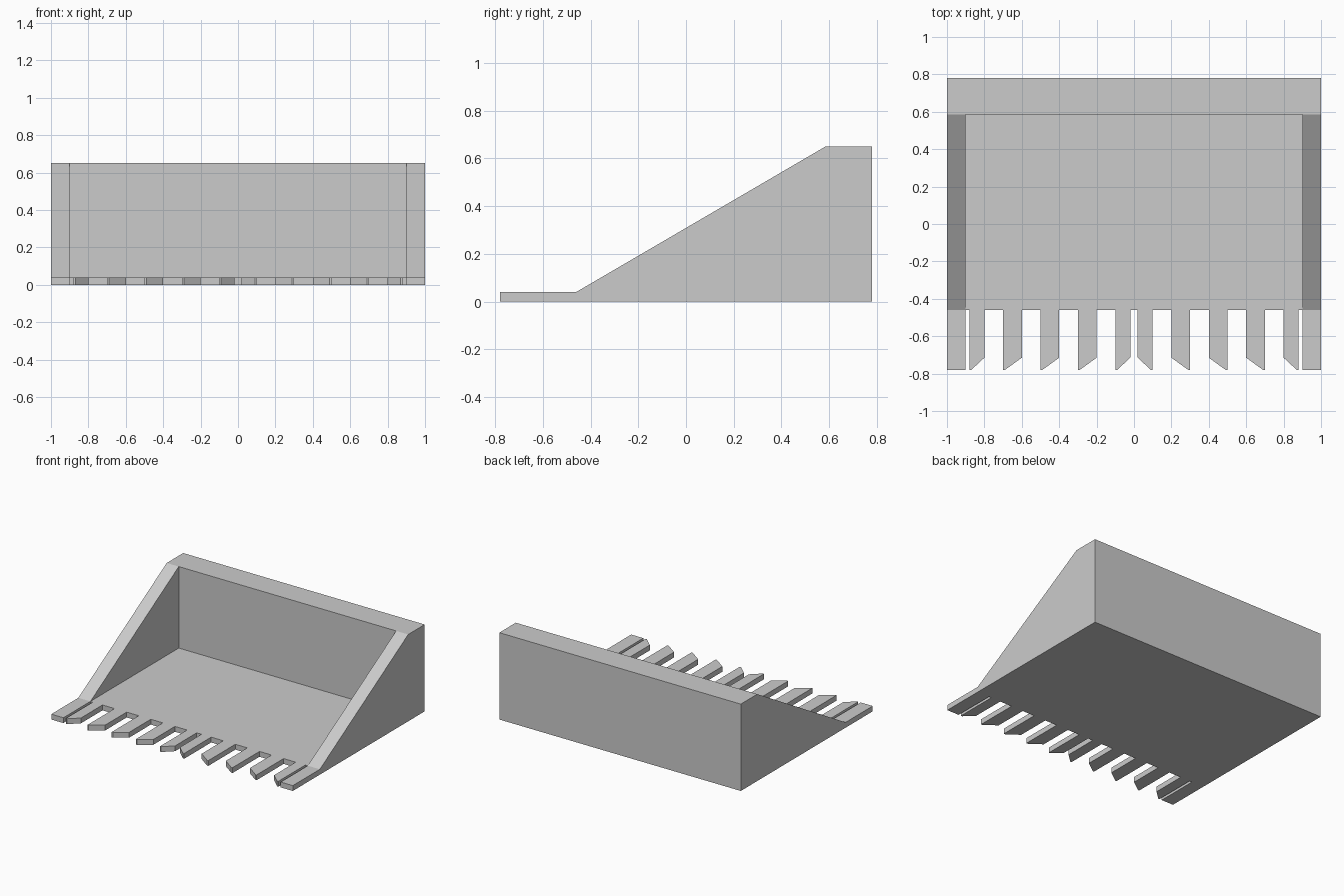
import bpy, bmesh

if "Cube" in bpy.data.objects:
    bpy.data.objects.remove(bpy.data.objects["Cube"])

FRONT, BACK, LIP = -0.78, 0.78, -0.46   # tooth tips, rear face, tooth roots
WALL_Y, FLOOR_Z, TOP_Z = 0.585, 0.04, 0.65


def add_prism(bm, points, offset):
    """Extrude a planar polygon along an offset vector."""
    face = bm.faces.new([bm.verts.new(p) for p in points])
    geom = bmesh.ops.extrude_face_region(bm, geom=[face])["geom"]
    verts = [g for g in geom if isinstance(g, bmesh.types.BMVert)]
    bmesh.ops.translate(bm, verts=verts, vec=offset)


def finish(name, bm):
    bmesh.ops.recalc_face_normals(bm, faces=bm.faces)
    mesh = bpy.data.meshes.new(name)
    bm.to_mesh(mesh)
    bm.free()
    obj = bpy.data.objects.new(name, mesh)
    bpy.context.collection.objects.link(obj)
    return obj


# Bucket body: side profile extruded across the full width
bm = bmesh.new()
profile = [(FRONT, 0), (BACK, 0), (BACK, TOP_Z), (WALL_Y, TOP_Z),
           (LIP, FLOOR_Z), (FRONT, FLOOR_Z)]
add_prism(bm, [(-1, y, z) for y, z in profile], (2, 0, 0))
bucket = finish("bucket", bm)

# Cavity between the side walls
bm = bmesh.new()
add_prism(bm, [(-0.9, y, z) for y, z in
               [(-1, FLOOR_Z), (WALL_Y, FLOOR_Z), (WALL_Y, 1), (-1, 1)]],
          (1.8, 0, 0))
cavity = finish("cavity_cutter", bm)

# Gaps between the teeth, including each tooth's slanted tip, mirrored in x
teeth = [(0.02, 0.1), (0.2, 0.3), (0.4, 0.5), (0.6, 0.7), (0.8, 0.88)]
bm = bmesh.new()


def add_gap(points):
    add_prism(bm, [(x, y, -0.1) for x, y in points], (0, 0, 0.3))


for side in (1, -1):
    for i in range(1, len(teeth)):
        start, (left, right) = teeth[i - 1][1], teeth[i]
        add_gap([(side * x, y) for x, y in
                 [(start, LIP), (left, LIP), (left, -0.715),
                  (right - 0.01, FRONT), (right - 0.01, -0.9), (start, -0.9)]])
    add_gap([(side * x, y) for x, y in
             [(0.88, LIP), (0.9, LIP), (0.9, -0.9), (0.88, -0.9)]])
# Centre gap shared by the two inner teeth
half = [(0.02, LIP), (0.02, -0.715), (0.09, FRONT), (0.09, -0.9)]
add_gap(half + [(-x, y) for x, y in reversed(half)])
gaps = finish("tooth_gap_cutter", bm)

# Cut the body, then remove the cutters
for cutter in (cavity, gaps):
    cutter.hide_render = True
    mod = bucket.modifiers.new(cutter.name, 'BOOLEAN')
    mod.operation = 'DIFFERENCE'
    mod.solver = 'EXACT'
    mod.object = cutter
bpy.context.view_layer.objects.active = bucket
for mod in list(bucket.modifiers):
    bpy.ops.object.modifier_apply(modifier=mod.name)
for cutter in (cavity, gaps):
    bpy.data.objects.remove(cutter, do_unlink=True)
